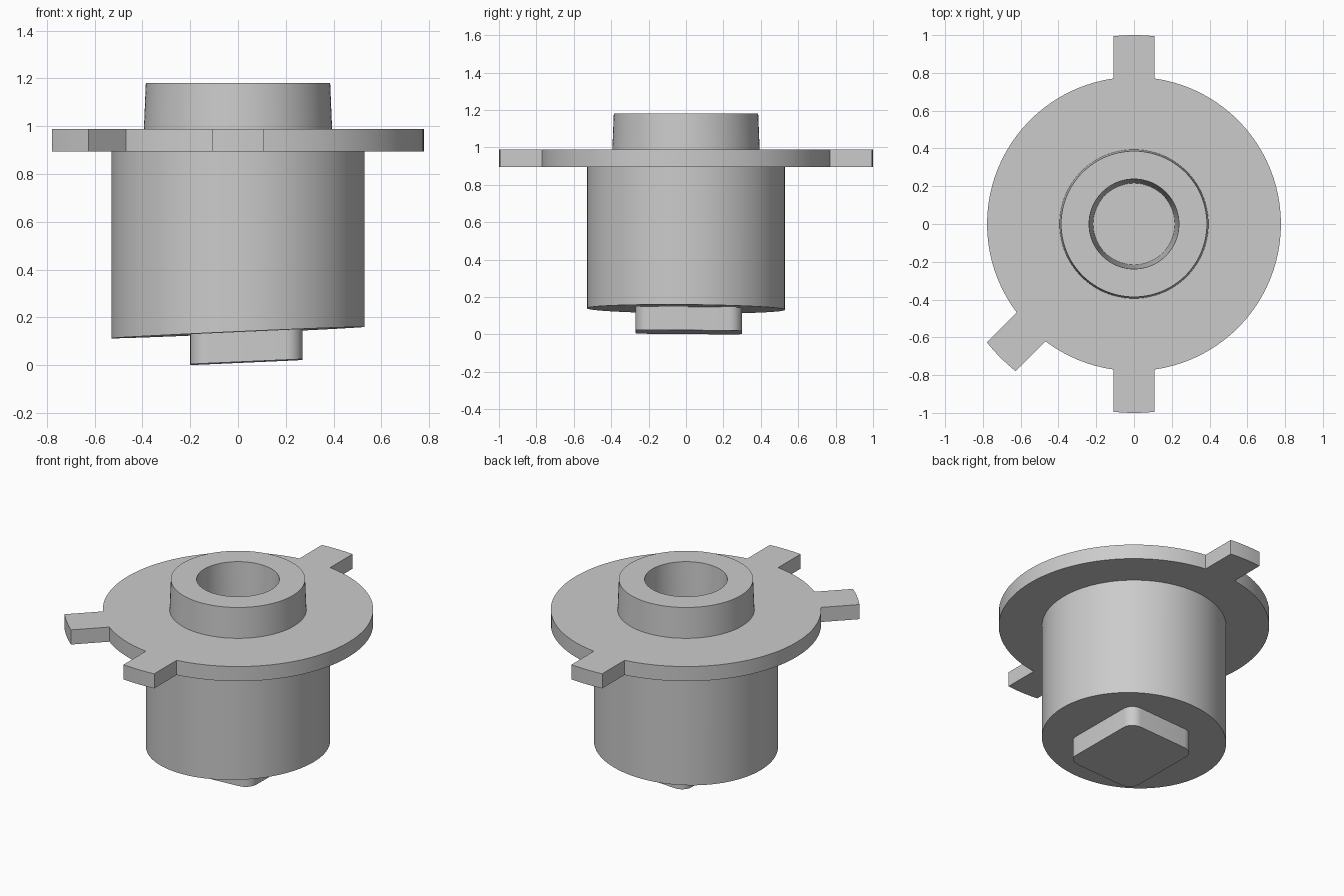
import bpy, bmesh
from math import sin, cos, asin, radians, pi, tau

SEG = 96
cube = bpy.data.objects.get("Cube")
if cube:
    bpy.data.objects.remove(cube, do_unlink=True)


def finish(bm, name):
    bmesh.ops.recalc_face_normals(bm, faces=bm.faces)
    mesh = bpy.data.meshes.new(name)
    bm.to_mesh(mesh)
    bm.free()
    obj = bpy.data.objects.new(name, mesh)
    bpy.context.collection.objects.link(obj)
    bpy.ops.object.select_all(action="DESELECT")
    obj.select_set(True)
    bpy.context.view_layer.objects.active = obj
    bpy.ops.object.shade_smooth_by_angle(angle=radians(30))
    return obj


def bridge(bm, a, b):
    for i in range(len(a)):
        j = (i + 1) % len(a)
        bm.faces.new((a[i], a[j], b[j], b[i]))


def ring(bm, polar, z):
    return [bm.verts.new((r * cos(a), r * sin(a), z)) for a, r in polar]


def slant(x, y):
    return 0.045 * x - 0.008 * y


# Plug body with tapered neck and blind bore, bottom cut at a slant
bm = bmesh.new()
profile = [(0.53, 0.136), (0.53, 0.94), (0.396, 0.94),
           (0.386, 1.18), (0.238, 1.18), (0.216, 0.68)]
angles = [tau * i / SEG for i in range(SEG)]
rings = [ring(bm, [(a, r) for a in angles], z) for r, z in profile]
for v in rings[0]:
    v.co.z += slant(v.co.x, v.co.y)
for lower, upper in zip(rings, rings[1:]):
    bridge(bm, lower, upper)
bm.faces.new(rings[0])
bm.faces.new(rings[-1])
finish(bm, "plug_body")

# Flange outline: a circle interrupted by three parallel-sided tabs
DISC, TIP, HALF = 0.778, 1.0, 0.108
root, end = asin(HALF / DISC), asin(HALF / TIP)
tabs = [radians(d) for d in (90, 225, 270)]
outline = []
for i, tab in enumerate(tabs):
    outline.append((tab - root, DISC))
    outline += [(tab + end * k / 4, TIP) for k in range(-4, 5)]
    start = tab + root
    stop = tabs[(i + 1) % len(tabs)] - root
    if stop < start:
        stop += tau
    steps = max(4, round((stop - start) / tau * SEG))
    outline += [(start + (stop - start) * k / steps, DISC) for k in range(steps)]

# Flange plate, its inner edge buried in the neck wall
bm = bmesh.new()
inner = [(a, 0.3) for a, r in outline]
loops = [ring(bm, p, z) for p, z in
         ((inner, 0.895), (outline, 0.895), (outline, 0.988), (inner, 0.988))]
for i in range(4):
    bridge(bm, loops[i], loops[(i + 1) % 4])
finish(bm, "tabbed_flange")

# Plain rounded pad under the body, parallel to the slanted bottom
bm = bmesh.new()
X0, X1, Y0, Y1, R = -0.2, 0.27, -0.27, 0.3, 0.07
corners = [(X1 - R, Y1 - R), (X0 + R, Y1 - R), (X0 + R, Y0 + R), (X1 - R, Y0 + R)]
points = [(cx + R * cos(a), cy + R * sin(a))
          for q, (cx, cy) in enumerate(corners)
          for a in [(q + k / 8) * pi / 2 for k in range(9)]]
low, high = ([bm.verts.new((x, y, base + slant(x, y))) for x, y in points]
             for base in (0.011, 0.16))
bridge(bm, low, high)
bm.faces.new(low)
bm.faces.new(high)
finish(bm, "bottom_pad")
